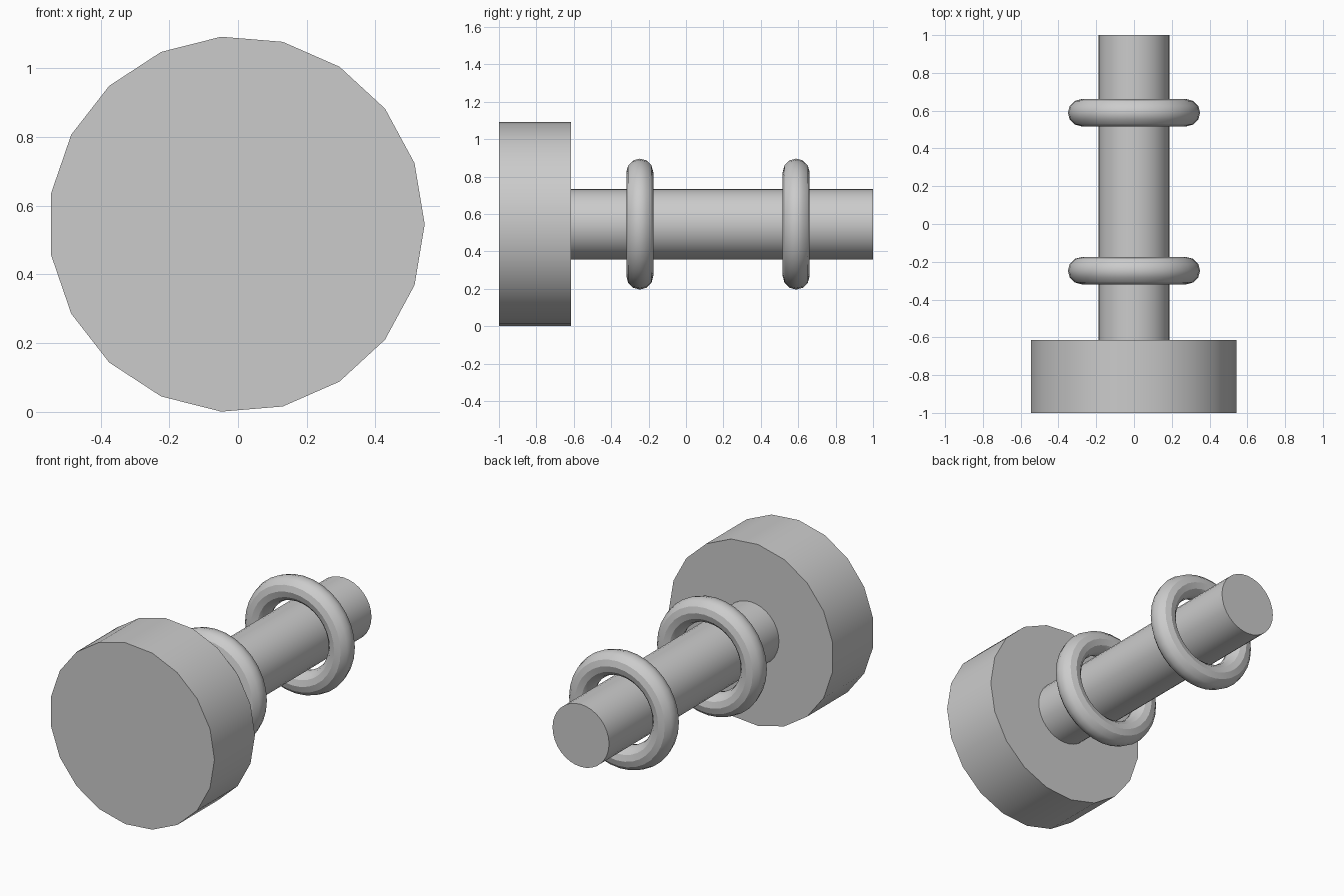
import bpy, bmesh
from math import pi, sin, cos, radians

if "Cube" in bpy.data.objects:
    bpy.data.objects.remove(bpy.data.objects["Cube"])

CX, CZ = -0.004, 0.546


def finish(name, bm):
    bmesh.ops.recalc_face_normals(bm, faces=bm.faces[:])
    mesh = bpy.data.meshes.new(name)
    bm.to_mesh(mesh)
    bm.free()
    obj = bpy.data.objects.new(name, mesh)
    bpy.context.collection.objects.link(obj)
    bpy.ops.object.select_all(action='DESELECT')
    obj.select_set(True)
    bpy.context.view_layer.objects.active = obj
    bpy.ops.object.shade_smooth_by_angle(angle=radians(30))
    return obj


def prism(name, radius, sides, y0, y1, cx):
    """Capped cylinder along y with its first corner on +x."""
    bm = bmesh.new()
    ring = [bm.verts.new((cx + radius * cos(2 * pi * i / sides), y0,
                          CZ + radius * sin(2 * pi * i / sides)))
            for i in range(sides)]
    face = bm.faces.new(ring)
    ext = bmesh.ops.extrude_face_region(bm, geom=[face], use_keep_orig=True)
    top = [v for v in ext['geom'] if isinstance(v, bmesh.types.BMVert)]
    bmesh.ops.translate(bm, verts=top, vec=(0, y1 - y0, 0))
    return finish(name, bm)


def torus(name, y, major=0.278, minor=0.072, seg=32, sub=12):
    """Round ring whose axis runs along y."""
    bm = bmesh.new()
    grid = []
    for i in range(seg):
        a = 2 * pi * i / seg
        row = []
        for j in range(sub):
            b = 2 * pi * j / sub
            r = major + minor * cos(b)
            row.append(bm.verts.new((r * cos(a), y + minor * sin(b), CZ + r * sin(a))))
        grid.append(row)
    for i in range(seg):
        for j in range(sub):
            n, m = (i + 1) % seg, (j + 1) % sub
            bm.faces.new((grid[i][j], grid[n][j], grid[n][m], grid[i][m]))
    obj = finish(name, bm)
    obj.data.shade_smooth()
    return obj


# Wide faceted head at the front
prism("head", 0.5475, 19, -1.0, -0.615, CX)
# Long shaft running back from the head
prism("shaft", 0.188, 32, -0.615, 1.0, 0.0)
# Two loose rings around the shaft
torus("front_ring", -0.247)
torus("back_ring", 0.589)
